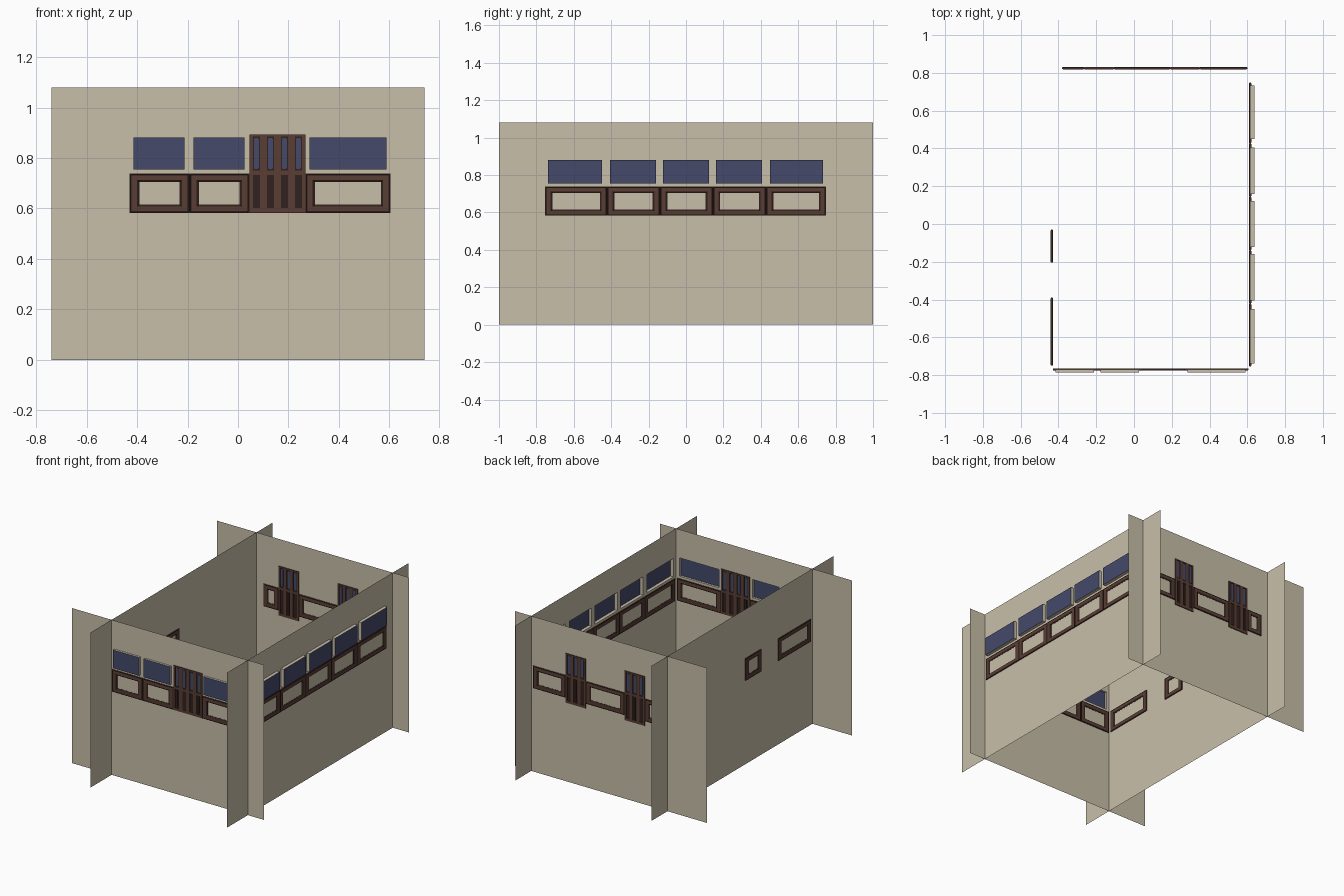
import bpy, bmesh

cube = bpy.data.objects.get("Cube")
if cube:
    bpy.data.objects.remove(cube, do_unlink=True)


def material(name, r, g, b):
    m = bpy.data.materials.new(name)
    m.use_nodes = True
    m.diffuse_color = (r, g, b, 1)
    bsdf = m.node_tree.nodes["Principled BSDF"]
    bsdf.inputs["Base Color"].default_value = (r, g, b, 1)
    bsdf.inputs["Roughness"].default_value = 0.8
    return m


MATS = [material("beige_plaster", 0.58, 0.52, 0.40),
        material("brown_wood", 0.10, 0.047, 0.034),
        material("dark_wood", 0.030, 0.016, 0.013),
        material("blue_glass", 0.058, 0.068, 0.147)]
BEIGE, BROWN, DARK, GLASS = range(4)

# Each side maps (along wall, height, outward depth) to world space
FRONT_Y, BACK_Y, LEFT_X, RIGHT_X = -0.77, 0.825, 0.615, -0.435
SIDES = {
    "front": lambda u, z, d: (u, FRONT_Y - d, z),
    "back": lambda u, z, d: (u, BACK_Y + d, z),
    "left": lambda u, z, d: (LEFT_X + d, u, z),
    "right": lambda u, z, d: (RIGHT_X - d, u, z),
}
TOP = 1.08
SILL, HEAD = 0.755, 0.882
TRIM_LOW, TRIM_HIGH = 0.583, 0.738


class Part:
    """Collects faces in wall coordinates and turns them into one object."""

    def __init__(self, name, side):
        self.name, self.at, self.bm = name, SIDES[side], bmesh.new()

    def loop(self, points):
        return [self.bm.verts.new(self.at(*p)) for p in points]

    def face(self, verts, mat):
        self.bm.faces.new(verts).material_index = mat

    def bridge(self, a, b, mat):
        for i in range(len(a)):
            j = (i + 1) % len(a)
            self.face((a[i], a[j], b[j], b[i]), mat)

    def prism(self, outline, depth, mat):
        back = self.loop([(u, z, -depth) for u, z in outline])
        front = self.loop([(u, z, depth) for u, z in outline])
        self.face(back[::-1], mat)
        self.face(front, mat)
        self.bridge(back, front, mat)

    def finish(self):
        bmesh.ops.remove_doubles(self.bm, verts=self.bm.verts, dist=0.00001)
        bmesh.ops.recalc_face_normals(self.bm, faces=self.bm.faces)
        mesh = bpy.data.meshes.new(self.name)
        self.bm.to_mesh(mesh)
        self.bm.free()
        for m in MATS:
            mesh.materials.append(m)
        obj = bpy.data.objects.new(self.name, mesh)
        bpy.context.collection.objects.link(obj)


def rect(a, b, low, high):
    return [(a, low), (b, low), (b, high), (a, high)]


# Thin wall sheet with window openings
def wall(side, half, windows=()):
    part = Part(side + "_wall", side)
    us = [-half] + [u for w in windows for u in w] + [half]
    for i in range(len(us) - 1):
        bands = [(0, SILL), (SILL, HEAD), (HEAD, TOP)]
        for k, (low, high) in enumerate(bands):
            if i % 2 and k == 1:
                continue
            part.face(part.loop([(u, z, 0) for u, z in rect(us[i], us[i + 1], low, high)]), BEIGE)
    part.finish()


# Window pushed outward on a plaster reveal
def window(name, side, a, b, depth):
    part = Part(name, side)
    outline = rect(a, b, SILL, HEAD)
    inner = part.loop([(u, z, 0) for u, z in outline])
    outer = part.loop([(u, z, depth) for u, z in outline])
    part.bridge(inner, outer, BEIGE)
    part.face(outer, GLASS)
    part.finish()


# Moulded picture-frame panel, shown on both faces of the wall
def panel(name, side, a, b):
    part = Part(name, side)
    profile = [(0, 0.004, BROWN), (0.12, 0.006, DARK), (0.2, 0.005, DARK),
               (0.75, 0.006, BROWN), (1, 0.001, DARK)]
    profile += [(t, -d, m) for t, d, m in reversed(profile)]
    colours = [DARK, DARK, BROWN, DARK, DARK, DARK, BROWN, DARK, DARK, BROWN]
    loops = []
    for t, d, _ in profile:
        iu, iz = 0.039 * t, 0.033 * t
        loops.append(part.loop([(u, z, d) for u, z in
                                rect(a + iu, b - iu, TRIM_LOW + iz, TRIM_HIGH - iz)]))
    for i, mat in enumerate(colours):
        part.bridge(loops[i], loops[(i + 1) % len(loops)], mat)
    part.finish()


# Upright slatted panel: dark core, brown bars, chamfered glass lights
def slatted_panel(name, side, a, b, low, count):
    high, slot = 0.893, 0.028
    part = Part(name, side)
    part.prism(rect(a, b, low, high), 0.002, DARK)
    pitch = (b - a) / count
    centres = [a + pitch * (i + 0.5) for i in range(count)]
    edges = [a] + [c + s * slot / 2 for c in centres for s in (-1, 1)] + [b]
    for i in range(0, len(edges), 2):
        part.prism(rect(edges[i], edges[i + 1], low, high), 0.006, BROWN)
    for z0, z1 in ((low, low + 0.018), (0.733, 0.75), (0.885, high)):
        for c in centres:
            part.prism(rect(c - slot / 2, c + slot / 2, z0, z1), 0.006, BROWN)
    for c in centres:
        w, k, z0, z1 = 0.010, 0.005, 0.756, 0.88
        part.prism([(c - w + k, z0), (c + w - k, z0), (c + w, z0 + k), (c + w, z1 - k),
                    (c + w - k, z1), (c - w + k, z1), (c - w, z1 - k), (c - w, z0 + k)],
                   0.004, GLASS)
        # raised fillet in the lower slot
        part.prism(rect(c - 0.004, c + 0.004, low + 0.026, 0.725), 0.004, DARK)
    part.finish()


front_windows = [(-0.415, -0.212), (-0.177, 0.026), (0.284, 0.589)]
left_windows = [(-0.738, -0.449), (-0.406, -0.16), (-0.123, 0.123),
                (0.16, 0.406), (0.449, 0.733)]

# Walls that cross at the corners
wall("front", 0.74, front_windows)
wall("back", 0.74)
wall("left", 1.0, left_windows)
wall("right", 1.0)

# Windows
for side, spans, depth in (("front", front_windows, 0.015), ("left", left_windows, 0.022)):
    for i, (a, b) in enumerate(spans):
        window(f"{side}_window_{i + 1}", side, a, b, depth)

# Wainscot panels
panels = {
    "front": [(-0.43, -0.193), (-0.193, 0.045), (0.267, 0.605)],
    "left": [(-0.754, -0.422), (-0.422, -0.139), (-0.139, 0.144),
             (0.144, 0.428), (0.428, 0.749)],
    "back": [(-0.38, -0.262), (-0.108, 0.193), (0.347, 0.60)],
    "right": [(-0.75, -0.39), (-0.205, -0.03)],
}
for side, spans in panels.items():
    for i, (a, b) in enumerate(spans):
        panel(f"{side}_panel_{i + 1}", side, a, b)

# Slatted door panels
slatted_panel("front_slatted_panel", "front", 0.045, 0.267, TRIM_LOW, 4)
slatted_panel("back_slatted_panel_1", "back", -0.262, -0.108, 0.55, 3)
slatted_panel("back_slatted_panel_2", "back", 0.193, 0.347, 0.55, 3)
